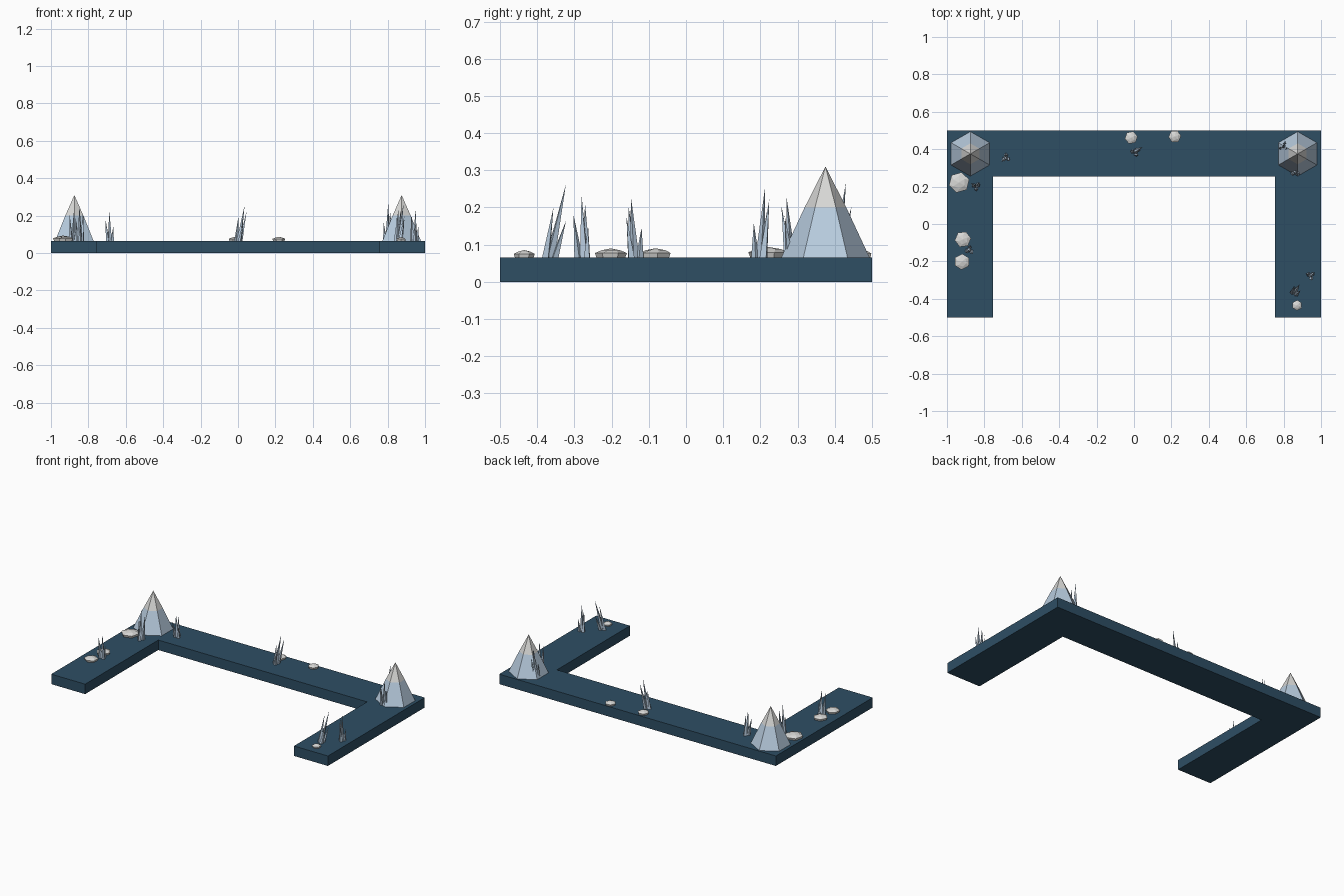
import bpy, bmesh, math, random

if "Cube" in bpy.data.objects:
    bpy.data.objects.remove(bpy.data.objects["Cube"])

random.seed(4)
TOP = 0.065


def mat(name, rgb):
    m = bpy.data.materials.new(name)
    lin = [((c / 255 + 0.055) / 1.055) ** 2.4 for c in rgb]
    m.diffuse_color = (*lin, 1)
    m.use_nodes = True
    m.node_tree.nodes["Principled BSDF"].inputs["Base Color"].default_value = m.diffuse_color
    return m


SLATE = mat("slate_blue", (46, 78, 100))
ICE = mat("ice_blue", (184, 204, 223))
SNOW = mat("snow_grey", (216, 216, 214))


def finish(bm, name, *mats):
    bmesh.ops.recalc_face_normals(bm, faces=bm.faces)
    me = bpy.data.meshes.new(name)
    bm.to_mesh(me)
    bm.free()
    for m in mats:
        me.materials.append(m)
    ob = bpy.data.objects.new(name, me)
    bpy.context.collection.objects.link(ob)
    return ob


def stack(bm, rings, tip):
    """Skin a list of point rings, closing the bottom and ending in a tip."""
    rows = [[bm.verts.new(p) for p in r] for r in rings]
    n = len(rows[0])
    bm.faces.new(rows[0][::-1])
    for a, b in zip(rows, rows[1:]):
        for i in range(n):
            j = (i + 1) % n
            bm.faces.new((a[i], a[j], b[j], b[i]))
    t = bm.verts.new(tip)
    for i in range(n):
        bm.faces.new((rows[-1][i], rows[-1][(i + 1) % n], t))


def ring(x, y, z, r, n, phase):
    return [(x + r * math.cos(phase + math.tau * i / n),
             y + r * math.sin(phase + math.tau * i / n), z) for i in range(n)]


# U-shaped slab
bm = bmesh.new()
half = [(.755, .255), (.755, -.5), (1, -.5), (1, .5)]
outline = half + [(-x, y) for x, y in reversed(half)]
face = bm.faces.new([bm.verts.new((x, y, 0)) for x, y in outline])
ext = bmesh.ops.extrude_face_region(bm, geom=[face], use_keep_orig=True)
for v in ext["geom"]:
    if isinstance(v, bmesh.types.BMVert):
        v.co.z = TOP
finish(bm, "base_slab", SLATE)

# Snow-capped hexagonal peaks on the two back corners
for side, x in (("left", -.875), ("right", .875)):
    bm = bmesh.new()
    stack(bm, [ring(x, .375, z, r, 6, math.pi / 2)
               for z, r in ((TOP, .119), (.2, .056))], (x, .375, .31))
    for f in bm.faces:
        f.material_index = int(f.calc_center_median().z > .2)
    finish(bm, side + "_peak", ICE, SNOW)

# Low faceted stones: x, y, radius
stones = [(-.935, .222, .056), (-.915, -.082, .044), (-.92, -.202, .043),
          (-.015, .462, .035), (.218, .468, .034), (.872, -.435, .028)]
for k, (x, y, r) in enumerate(stones):
    bm = bmesh.new()
    p = random.uniform(0, 1.2)
    h = .012 + r * .3
    stack(bm, [ring(x, y, TOP, r * .9, 6, p),
               ring(x, y, TOP + h * .5, r, 6, p),
               ring(x, y, TOP + h * .8, r * .6, 6, p + .3)],
          (x, y, TOP + h))
    finish(bm, f"stone_{k + 1}", SNOW)

# Clusters of ice spikes: centre, lean of the tallest spike, its tip height
tufts = [(-.685, .355, -.003, -.015, .225), (.005, .385, .03, .01, .253),
         (-.845, .2, -.003, .012, .25), (-.88, -.138, .003, -.01, .227),
         (.8, .405, .003, .025, .265), (.86, .282, .01, -.012, .23),
         (.86, -.365, .025, .042, .262), (.945, -.275, .005, -.006, .235)]
for k, (x, y, lx, ly, top) in enumerate(tufts):
    bm = bmesh.new()
    turn = random.uniform(0, math.tau)
    for i, share in enumerate((1, .85, .68, .5)):
        a = turn + i * math.tau / 3
        out = .014 if i else 0
        bx, by = x + out * math.cos(a), y + out * math.sin(a)
        tx = bx + lx * share + out * .7 * math.cos(a)
        ty = by + ly * share + out * .7 * math.sin(a)
        h = (top - TOP) * share
        stack(bm, [ring(bx, by, TOP, .008 + .03 * h, 4, a)], (tx, ty, TOP + h))
    finish(bm, f"ice_spikes_{k + 1}", ICE)
